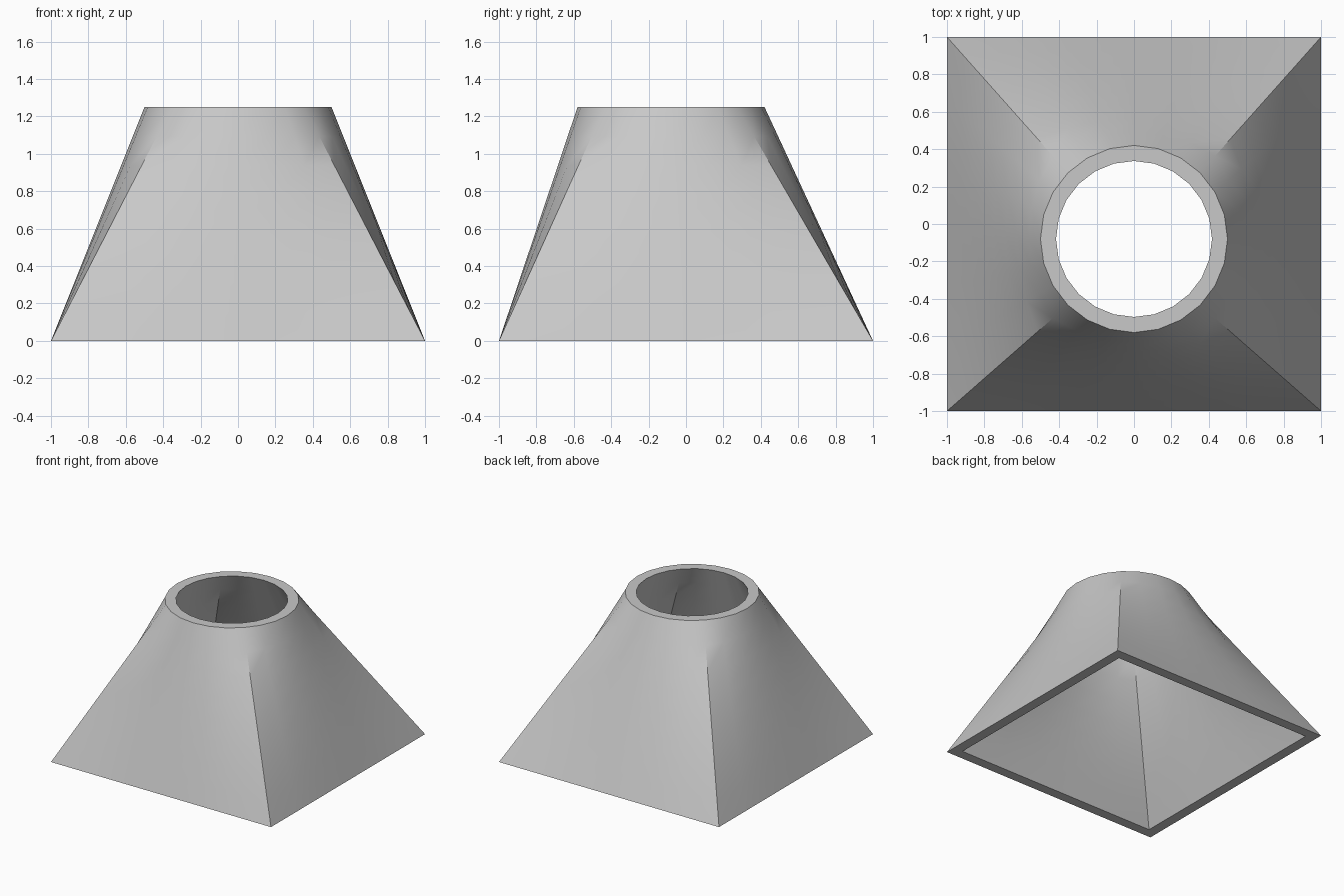
import bpy, bmesh, math

if "Cube" in bpy.data.objects:
    bpy.data.objects.remove(bpy.data.objects["Cube"])

SIDES, ROWS = 24, 8          # segments around, rows up the height
HEIGHT, WALL = 1.25, 0.083
CENTRE_Y = -0.08             # the round mouth sits slightly forward


def loft_ring(bm, half, radius, t):
    """Ring of vertices blended from the square base (t=0) to the round mouth (t=1)."""
    ring = []
    per_side = SIDES // 4
    for i in range(SIDES):
        side, step = divmod(i, per_side)
        # point on a square side, starting at its corner, turned to that side
        u = half * (2 * step / per_side - 1)
        turn = side * math.pi / 2
        c, s = round(math.cos(turn)), round(math.sin(turn))
        sx, sy = half * c - u * s, half * s + u * c
        # matching point on the circle
        a = 2 * math.pi * i / SIDES - math.pi / 4
        cx, cy = radius * math.cos(a), CENTRE_Y + radius * math.sin(a)
        ring.append(bm.verts.new((sx + (cx - sx) * t, sy + (cy - sy) * t, HEIGHT * t)))
    return ring


bm = bmesh.new()
levels = [r / ROWS for r in range(ROWS + 1)]
outer = [loft_ring(bm, 1.0, 0.5, t) for t in levels]
inner = [loft_ring(bm, 1.0 - WALL, 0.5 - WALL, t) for t in levels]

# outer wall up, mouth rim, inner wall down, base rim
rings = outer + inner[::-1]
for k, low in enumerate(rings):
    high = rings[(k + 1) % len(rings)]
    for i in range(SIDES):
        j = (i + 1) % SIDES
        bm.faces.new((low[i], low[j], high[j], high[i]))
bmesh.ops.recalc_face_normals(bm, faces=bm.faces)

mesh = bpy.data.meshes.new("transition_duct")
bm.to_mesh(mesh)
bm.free()
duct = bpy.data.objects.new("transition_duct", mesh)
bpy.context.collection.objects.link(duct)

# plain grey colour
grey = bpy.data.materials.new("light_grey")
grey.diffuse_color = (0.58, 0.58, 0.58, 1)
grey.use_nodes = True
grey.node_tree.nodes["Principled BSDF"].inputs["Base Color"].default_value = grey.diffuse_color
mesh.materials.append(grey)

# smooth walls with crisp rims and corner ridges
bpy.context.view_layer.objects.active = duct
duct.select_set(True)
bpy.ops.object.shade_smooth_by_angle(angle=math.radians(30))
